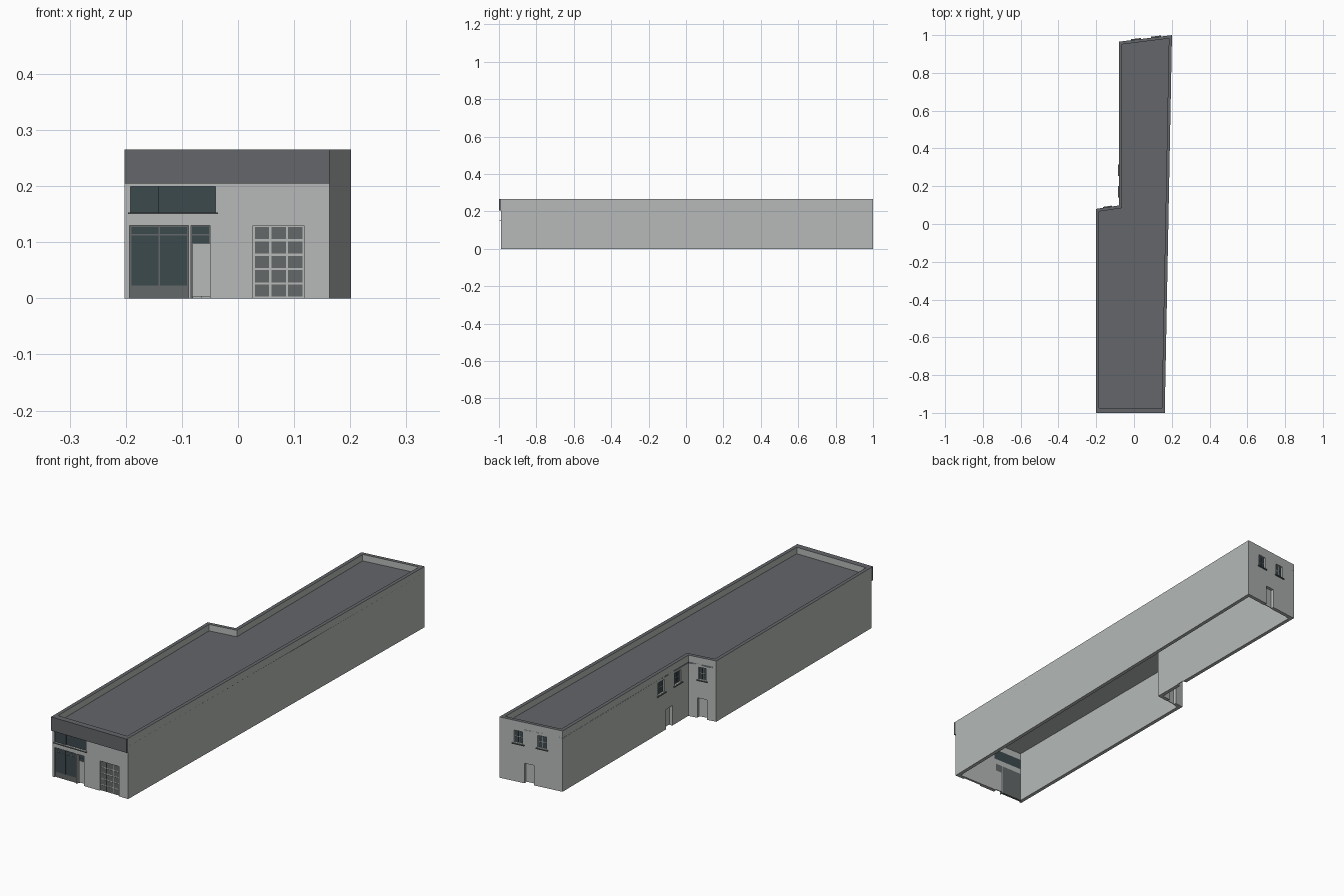
import bpy
import bmesh
from mathutils import Matrix, Vector

if "Cube" in bpy.data.objects:
    bpy.data.objects.remove(bpy.data.objects["Cube"], do_unlink=True)

HEIGHT, THICK, ROOF_Z = 0.265, 0.016, 0.237
OUTLINE = [(-0.202, -0.99), (0.163, -0.99), (0.201, 1.0),
           (-0.08, 0.965), (-0.08, 0.098), (-0.202, 0.08)]


def material(name, r, g, b):
    m = bpy.data.materials.new(name)
    m.use_nodes = True
    m.diffuse_color = (r, g, b, 1)
    m.node_tree.nodes["Principled BSDF"].inputs["Base Color"].default_value = (r, g, b, 1)
    return m


WALL = material("pale grey render", 0.465, 0.49, 0.475)
ROOF = material("dark grey roofing", 0.125, 0.133, 0.142)
TRIM = material("mid grey trim", 0.128, 0.14, 0.14)
GLASS = material("dark teal glass", 0.046, 0.067, 0.076)


def make_object(name, bm, *mats):
    mesh = bpy.data.meshes.new(name)
    bm.to_mesh(mesh)
    bm.free()
    for m in mats:
        mesh.materials.append(m)
    ob = bpy.data.objects.new(name, mesh)
    bpy.context.collection.objects.link(ob)
    return ob


def thicken(ob, thickness):
    """Give an open shell thickness, growing away from its normals."""
    mod = ob.modifiers.new("Thickness", "SOLIDIFY")
    mod.thickness, mod.offset, mod.use_even_offset = thickness, -1, True
    bpy.context.view_layer.objects.active = ob
    bpy.ops.object.modifier_apply(modifier=mod.name)


class Side:
    """One wall: u runs along it from the start corner, d points outward."""

    def __init__(self, index):
        a = Vector((*OUTLINE[index], 0))
        b = Vector((*OUTLINE[(index + 1) % len(OUTLINE)], 0))
        self.length = (b - a).length
        t = (b - a).normalized()
        self.frame = Matrix.Translation(a) @ Matrix(
            ((t.x, t.y, 0, 0), (t.y, -t.x, 0, 0), (0, 0, 1, 0), (0, 0, 0, 1)))
        self.openings = []

    def box(self, name, u, z, d, mat):
        return self.grid(name, u, z, d, mat, 1, 1, 0)

    def grid(self, name, u, z, d, mat, cols, rows, gap):
        """Rows and columns of equal panels with a gap between them."""
        bm = bmesh.new()
        w = (u[1] - u[0] + gap) / cols
        h = (z[1] - z[0] + gap) / rows
        for i in range(cols):
            for j in range(rows):
                mid = Vector((u[0] + i * w + (w - gap) / 2, (d[0] + d[1]) / 2,
                              z[0] + j * h + (h - gap) / 2))
                bmesh.ops.create_cube(bm, size=1, matrix=self.frame @ Matrix.Translation(mid)
                                      @ Matrix.Diagonal((w - gap, d[1] - d[0], h - gap, 1)))
        bmesh.ops.recalc_face_normals(bm, faces=bm.faces)
        return make_object(name, bm, mat)

    def add_faces(self, bm, levels):
        """Outer skin of the wall as cells, leaving the openings out."""
        stops = sorted({0, self.length, *(e for u, z in self.openings for e in u)})
        for u0, u1 in zip(stops, stops[1:]):
            for z0, z1 in zip(levels, levels[1:]):
                um, zm = (u0 + u1) / 2, (z0 + z1) / 2
                if not any(u[0] < um < u[1] and z[0] < zm < z[1] for u, z in self.openings):
                    corners = ((u0, z0), (u1, z0), (u1, z1), (u0, z1))
                    bm.faces.new([bm.verts.new(self.frame @ Vector((p, 0, q)))
                                  for p, q in corners])


sides = [Side(i) for i in range(len(OUTLINE))]
front, back, wing, step = (sides[i] for i in (0, 2, 3, 4))


def sash_window(side, name, mid, width=0.04):
    u, z = (mid - width / 2, mid + width / 2), (0.168, 0.222)
    side.openings.append((u, z))
    side.box(name + "_frame", u, z, (-THICK, -0.007), WALL)
    side.grid(name + "_panes", (u[0] + 0.002, u[1] - 0.002), (z[0] + 0.002, z[1] - 0.002),
              (-0.008, -0.006), GLASS, 2, 2, 0.003)
    side.box(name + "_sill", (u[0] - 0.007, u[1] + 0.007), (0.163, 0.167), (-0.002, 0.005), TRIM)


def plain_door(side, name, mid, width=0.042):
    u = (mid - width / 2, mid + width / 2)
    side.openings.append((u, (0, 0.087)))
    side.box(name, u, (0.002, 0.087), (-THICK, -THICK + 0.003), WALL)


# Rear and courtyard openings
for k, u in enumerate((0.085, 0.192)):
    sash_window(back, f"back_window_{k + 1}", u)
plain_door(back, "back_door", back.length / 2 - 0.007)
for k, y in enumerate((0.285, 0.17)):
    sash_window(wing, f"wing_window_{k + 1}", OUTLINE[3][1] - y, 0.046)
plain_door(wing, "wing_door", OUTLINE[3][1] - 0.23)
sash_window(step, "step_window", step.length / 2, 0.034)
plain_door(step, "step_door", step.length / 2)

# Front fascia band
front.box("fascia", (0, front.length), (0.205, HEIGHT), (0, 0.01), ROOF)

# Upper front windows: a narrow and a wide pane
X = -OUTLINE[0][0]
upper = (0.153, 0.199)
front.openings.append(((X - 0.192, X - 0.04), upper))
front.box("upper_window_narrow", (X - 0.192, X - 0.141), upper, (-THICK, -0.005), GLASS)
front.box("upper_window_wide", (X - 0.141, X - 0.04), upper, (-THICK, -0.008), GLASS)
front.box("upper_window_sill", (X - 0.196, X - 0.036), (0.15, 0.153), (-0.002, 0.006), TRIM)

# Shop window with stall riser and transom lights
shop = (X - 0.193, X - 0.088)
front.openings.append((shop, (0, 0.13)))
front.box("shop_window_frame", shop, (0, 0.13), (-THICK, -0.006), TRIM)
panes = (shop[0] + 0.003, shop[1] - 0.003)
front.grid("shop_window_glass", panes, (0.023, 0.112), (-0.007, -0.005), GLASS, 2, 1, 0.003)
front.grid("shop_window_transom", panes, (0.115, 0.127), (-0.007, -0.005), GLASS, 2, 1, 0.003)

# Front door with glazing above
door = (X - 0.084, X - 0.05)
front.openings.append((door, (0, 0.13)))
front.box("front_door_frame", door, (0.097, 0.13), (-THICK, -THICK + 0.003), TRIM)
front.grid("front_door_lights", (door[0] + 0.002, door[1] - 0.002), (0.099, 0.128),
           (-THICK + 0.002, -THICK + 0.005), GLASS, 1, 2, 0.003)
front.box("front_door_leaf", (door[0] + 0.004, door[1]), (0.003, 0.097),
          (-THICK, -THICK + 0.004), WALL)
front.box("front_door_jamb", (door[0], door[0] + 0.004), (0, 0.097),
          (-THICK, -THICK + 0.003), TRIM)

# Panelled garage door
garage = (X + 0.027, X + 0.118)
front.openings.append((garage, (0, 0.13)))
front.box("garage_door_frame", garage, (0, 0.13), (-THICK, -0.006), WALL)
front.grid("garage_door_panels", (garage[0] + 0.003, garage[1] - 0.003), (0.003, 0.127),
           (-0.007, -0.005), TRIM, 3, 5, 0.004)

# Walls: one skin with openings, thickened inward, dark coping on the top faces
bm = bmesh.new()
levels = sorted({0, HEIGHT, *(e for s in sides for u, z in s.openings for e in z)})
for side in sides:
    side.add_faces(bm, levels)
bmesh.ops.remove_doubles(bm, verts=bm.verts, dist=0.0001)
bm.normal_update()
walls = make_object("walls", bm, WALL, ROOF)
thicken(walls, THICK)
for p in walls.data.polygons:
    p.material_index = int(p.normal.z > 0.9 and p.center.z > HEIGHT - 0.001)

# Flat roof inside the parapet, with a pale ceiling below
bm = bmesh.new()
face = bm.faces.new([bm.verts.new((x, y, ROOF_Z)) for x, y in OUTLINE])
ring = bmesh.ops.inset_region(bm, faces=[face], thickness=THICK - 0.001,
                              use_boundary=True, use_even_offset=True)["faces"]
bmesh.ops.delete(bm, geom=ring, context="FACES")
bm.normal_update()
roof = make_object("roof", bm, ROOF, WALL)
thicken(roof, 0.008)
for p in roof.data.polygons:
    p.material_index = int(p.normal.z < -0.9)
